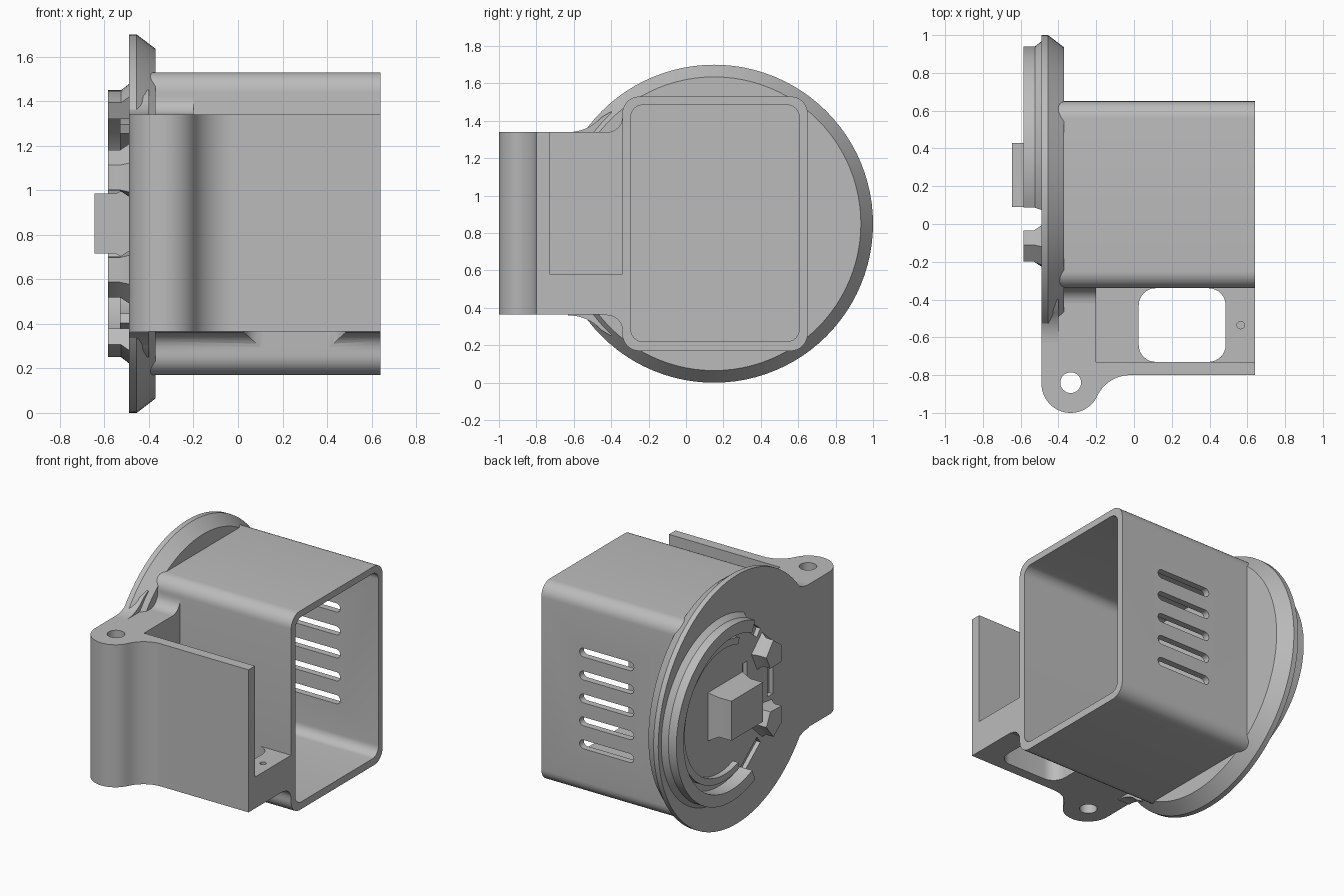
import bpy, bmesh
from math import cos, sin, radians, pi

cube = bpy.data.objects.get("Cube")
if cube:
    bpy.data.objects.remove(cube, do_unlink=True)

grey = bpy.data.materials.new("plain grey")
grey.use_nodes = True
grey.diffuse_color = (0.5, 0.5, 0.5, 1)
grey.node_tree.nodes["Principled BSDF"].inputs["Base Color"].default_value = (0.5, 0.5, 0.5, 1)

CY, CZ = 0.15, 0.85      # flange centre
RY = 0.34                # centre of the locking ring


def place(p, axis, d):
    return {"x": (d, p[0], p[1]), "y": (p[0], d, p[1]), "z": (p[0], p[1], d)}[axis]


def loft(name, axis, sections):
    """Solid through (position, outline) sections, capped at both ends."""
    bm = bmesh.new()
    rings = [[bm.verts.new(place(p, axis, d)) for p in pts] for d, pts in sections]
    n = len(rings[0])
    for a, b in zip(rings, rings[1:]):
        for i in range(n):
            j = (i + 1) % n
            bm.faces.new((a[i], a[j], b[j], b[i]))
    bm.faces.new(rings[0])
    bm.faces.new(rings[-1])
    bmesh.ops.recalc_face_normals(bm, faces=bm.faces)
    mesh = bpy.data.meshes.new(name)
    bm.to_mesh(mesh)
    bm.free()
    mesh.materials.append(grey)
    ob = bpy.data.objects.new(name, mesh)
    bpy.context.collection.objects.link(ob)
    return ob


def prism(name, axis, lo, hi, pts):
    return loft(name, axis, [(lo, pts), (hi, pts)])


def arc(cx, cy, r, a0, a1, n):
    return [(cx + r * cos(radians(a0 + (a1 - a0) * i / n)),
             cy + r * sin(radians(a0 + (a1 - a0) * i / n))) for i in range(n + 1)]


def circle(cx, cy, r, n=96):
    return arc(cx, cy, r, 0, 360, n)[:-1]


def rounded(x0, x1, y0, y1, r, n=8):
    return (arc(x1 - r, y1 - r, r, 0, 90, n) + arc(x0 + r, y1 - r, r, 90, 180, n)
            + arc(x0 + r, y0 + r, r, 180, 270, n) + arc(x1 - r, y0 + r, r, 270, 360, n))


def rect(x0, x1, y0, y1):
    return [(x0, y0), (x1, y0), (x1, y1), (x0, y1)]


def flip(pts):
    return [(y, 2 * CZ - z) for y, z in pts]


def carve(ob, cutters):
    for c in cutters:
        c.hide_render = True
        m = ob.modifiers.new("cut", "BOOLEAN")
        m.operation = "DIFFERENCE"
        m.solver = "EXACT"
        m.object = c
    dg = bpy.context.evaluated_depsgraph_get()
    mesh = bpy.data.meshes.new_from_object(ob.evaluated_get(dg))
    ob.modifiers.clear()
    ob.data = mesh


# Flange disc, housing, connector boss
flange = loft("flange", "x", [(-0.49, circle(CY, CZ, 0.85)), (-0.455, circle(CY, CZ, 0.85)),
                              (-0.37, circle(CY, CZ, 0.785))])
housing = prism("housing", "x", -0.46, 0.64, rounded(-0.34, 0.65, 0.17, 1.53, 0.09))
boss = loft("connector_boss", "x", [(-0.645, rect(0.09, 0.43, 0.715, 0.985)),
                                    (-0.55, rect(0.09, 0.43, 0.715, 0.985)),
                                    (-0.48, rect(0.09, 0.47, 0.68, 1.02))])

# Hinge arm with outer wall, and channel floor
arm = prism("hinge_arm", "z", 0.365, 1.34,
            [(0.64, -0.8), (0.64, -0.73), (-0.2, -0.73), (-0.2, -0.31), (-0.49, -0.31)]
            + arc(-0.335, -0.845, 0.155, 180, 335, 24)
            + arc(-0.02, -0.993, 0.193, 155, 90, 12))
floor = prism("channel_floor", "z", 0.365, 0.58, rect(-0.21, 0.64, -0.75, -0.31))

# Fillets where the arm meets the housing and the flange
fillet = [(-0.31, 1.3), (-0.43, 1.33)] + arc(-0.42, 1.42, 0.08, 270, 360, 8) + [(-0.31, 1.42)]
prism("upper_fillet", "x", -0.46, -0.2, fillet)
lower_fillet = prism("lower_fillet", "x", -0.46, 0.64, flip(fillet))
web = arc(-0.63, 1.58, 0.24, 270, 318, 8) + [(-0.4, 1.45), (-0.35, 1.3), (-0.63, 1.3)]
for label, pts in (("upper", web), ("lower", flip(web))):
    prism(label + "_flange_web", "x", -0.49, -0.4, pts)

# Cutters
cavity = prism("cavity_cutter", "x", -0.45, 0.8, rounded(-0.295, 0.605, 0.22, 1.485, 0.065))
pocket = prism("pocket_cutter", "x", -0.61, -0.4, rect(0.1, 0.42, 0.73, 0.97))
slots = [prism("slot_cutter", "x", -0.6, -0.4, rect(0.04, 0.09, 0.63, 1.07))]
for a, half in ((128, 0.11), (180, 0.11), (232, 0.11)):
    u, v = cos(radians(a)), sin(radians(a))
    slots.append(prism("slot_cutter", "x", -0.6, -0.4,
                       [(RY + r * u - t * v, CZ + r * v + t * u)
                        for r, t in ((0.52, -half), (0.58, -half), (0.58, half), (0.52, half))]))
vents = []
for i in range(5):
    z = 0.83 + 0.157 * (i - 2)
    vents.append(prism("vent_cutter", "y", 0.55, 0.75, rounded(-0.06, 0.35, z - 0.03, z + 0.03, 0.0299)))
opening = prism("opening_cutter", "z", 0.2, 0.7, rounded(0.025, 0.485, -0.73, -0.34, 0.09))
pivot = prism("pivot_cutter", "z", 0.2, 1.5, circle(-0.335, -0.84, 0.055, 32))
screw = prism("screw_cutter", "z", 0.45, 0.7, circle(0.565, -0.535, 0.02, 20))

carve(flange, [cavity, pocket] + slots)
carve(housing, [cavity] + vents)
carve(boss, [pocket])
carve(arm, [pivot])
carve(floor, [opening, screw])
carve(lower_fillet, [opening])
for c in [cavity, pocket, opening, pivot, screw] + slots + vents:
    bpy.data.objects.remove(c, do_unlink=True)


# Locking ring: a flared outer arc and a lower inner arc
def band(r0, r1, half):
    return arc(RY, CZ, r1, -half, half, 64) + arc(RY, CZ, r0, half, -half, 64)


loft("locking_ring", "x", [(-0.585, band(0.52, 0.6, 115)), (-0.525, band(0.52, 0.6, 115)),
                           (-0.48, band(0.52, 0.635, 115))])
prism("inner_ring", "x", -0.53, -0.48, band(0.43, 0.475, 110))


# Pair of pointed catches with flared feet
def catch(side, grow):
    a = pi - side * radians(26)
    u, v = cos(a), sin(a)
    g = grow
    shape = [(0.44 - g, -0.05 - g), (0.55 + g, -0.1 - g), (0.6 + g, 0),
             (0.55 + g, 0.1 + g), (0.44 - g, 0.05 + g)]
    return [(RY + r * u - t * v, CZ + r * v + t * u) for r, t in shape]


for label, side in (("upper", 1), ("lower", -1)):
    loft(label + "_catch", "x", [(-0.585, catch(side, 0)), (-0.53, catch(side, 0)),
                                 (-0.48, catch(side, 0.025))])

# Smooth curved walls, keep edges sharp
for ob in bpy.context.scene.objects:
    ob.select_set(ob.type == "MESH")
bpy.context.view_layer.objects.active = housing
bpy.ops.object.shade_smooth_by_angle(angle=radians(30))
